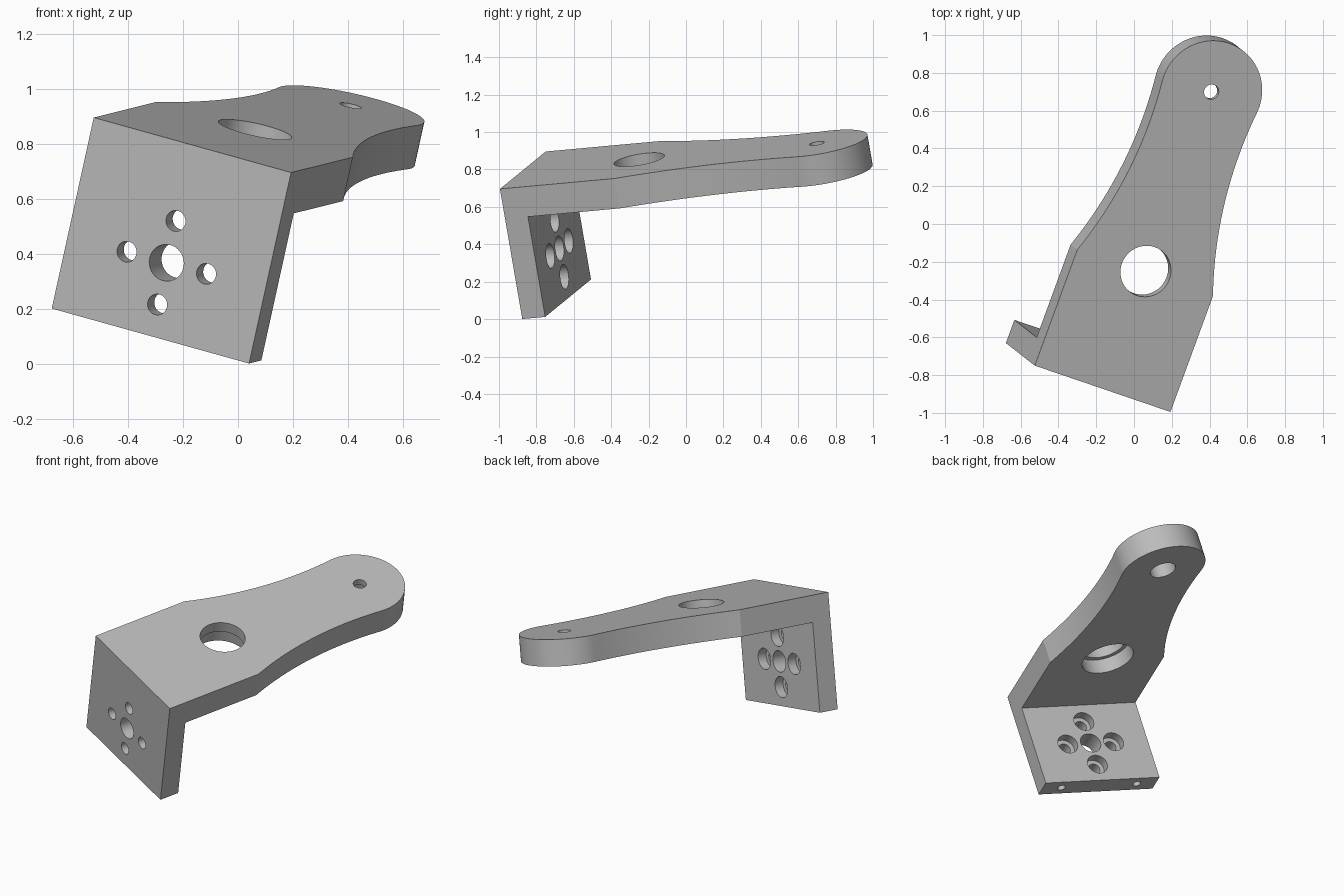
import bpy, bmesh, math
from mathutils import Matrix, Vector

if "Cube" in bpy.data.objects:
    bpy.data.objects.remove(bpy.data.objects["Cube"], do_unlink=True)

# Local frame: x = across the bracket, y = along the arm, z = out of the arm's top
HALF_W, ARM_T, PLATE_T, PLATE_H = 0.3925, 0.166, 0.131, 0.722
SHOULDER, TIP, TIP_R = 0.656, 1.68, 0.275

grey = bpy.data.materials.new("plain grey")
grey.use_nodes = True
colour = (0.5, 0.5, 0.5, 1)
grey.diffuse_color = colour
grey.node_tree.nodes["Principled BSDF"].inputs["Base Color"].default_value = colour


def prism(name, points, offset):
    """Extrude a closed planar outline by an offset vector."""
    bm = bmesh.new()
    face = bm.faces.new([bm.verts.new(p) for p in points])
    ext = bmesh.ops.extrude_face_region(bm, geom=[face])
    moved = [g for g in ext["geom"] if isinstance(g, bmesh.types.BMVert)]
    bmesh.ops.translate(bm, verts=moved, vec=offset)
    bmesh.ops.recalc_face_normals(bm, faces=bm.faces)
    mesh = bpy.data.meshes.new(name)
    bm.to_mesh(mesh)
    bm.free()
    obj = bpy.data.objects.new(name, mesh)
    bpy.context.collection.objects.link(obj)
    mesh.materials.append(grey)
    return obj


def carve(obj, cutter, operation="DIFFERENCE"):
    mod = obj.modifiers.new("carve", "BOOLEAN")
    mod.operation, mod.solver, mod.object = operation, "EXACT", cutter
    bpy.context.view_layer.objects.active = obj
    bpy.ops.object.modifier_apply(modifier=mod.name)
    bpy.data.objects.remove(cutter, do_unlink=True)


def drill(obj, start, end, radius):
    """Cut a round hole between two points."""
    start, end = Vector(start), Vector(end)
    turn = (end - start).to_track_quat("Z", "Y")
    ring = [start + turn @ Vector((radius * math.cos(a), radius * math.sin(a), 0))
            for a in (math.tau * i / 64 for i in range(64))]
    carve(obj, prism("hole_cutter", ring, end - start))


# Arm outline: straight root, concave waist tangent to the round tip
theta = math.radians(6)
c, s = math.cos(theta), math.sin(theta)
drop = TIP - SHOULDER
reach = (HALF_W**2 + drop**2 - TIP_R**2) / (2 * (HALF_W * c + drop * s - TIP_R))
waist_r = reach - TIP_R
cx, cy = reach * c, TIP - reach * s
a0 = math.atan2(cy - SHOULDER, cx - HALF_W)
a1 = -theta
side = [(HALF_W, -0.2)]
for i in range(25):
    a = a0 + (a1 - a0) * i / 24
    side.append((cx - waist_r * math.cos(a), cy - waist_r * math.sin(a)))
for i in range(1, 29):
    a = -theta + (math.pi / 2 + theta) * i / 28
    side.append((TIP_R * math.cos(a), TIP + TIP_R * math.sin(a)))
outline = side + [(-x, y) for x, y in reversed(side[:-1])]

# Bracket body: L section trimmed by the arm outline
section = [(0, 0), (2.2, 0), (2.2, -ARM_T), (PLATE_T, -ARM_T),
           (PLATE_T, -PLATE_H), (0, -PLATE_H)]
bracket = prism("angle_bracket", [(-0.6, y, z) for y, z in section], (1.2, 0, 0))
carve(bracket, prism("outline_cutter", [(x, y, -1) for x, y in outline], (0, 0, 2)),
      "INTERSECT")

# Arm holes, each counterbored from below: position, radius, bore radius, lip
for y, r, bore, lip in ((0.665, 0.137, 0.166, 0.07), (TIP, 0.04, 0.082, 0.041)):
    drill(bracket, (0, y, 0.1), (0, y, -0.4), r)
    drill(bracket, (0, y, -0.4), (0, y, -lip), bore)

# Mounting plate: centre hole and four screw holes counterbored from behind
MID, SPACING = -0.445, 0.158
drill(bracket, (0, -0.1, MID), (0, 0.3, MID), 0.067)
for dx, dz in ((1, 0), (-1, 0), (0, 1), (0, -1)):
    x, z = dx * SPACING, MID + dz * SPACING
    drill(bracket, (x, -0.1, z), (x, 0.3, z), 0.038)
    drill(bracket, (x, 0.3, z), (x, 0.072, z), 0.066)

# Blind holes in the lower edge
for x in (-0.26, 0.26):
    drill(bracket, (x, PLATE_T / 2, -0.9), (x, PLATE_T / 2, -PLATE_H + 0.2), 0.025)

# Tilt the finished part into place
u = Vector((0.915, -0.312, -0.255)).normalized()
n = Vector((0.216, -0.167, 0.962))
n = (n - u * n.dot(u)).normalized()
v = n.cross(u)
pose = Matrix((u, v, n)).transposed().to_4x4()
pose.translation = (-0.166, -0.8725, 0.796)
bracket.data.transform(pose)

bpy.ops.object.select_all(action="DESELECT")
bracket.select_set(True)
bpy.context.view_layer.objects.active = bracket
bpy.ops.object.shade_smooth_by_angle(angle=math.radians(15))
